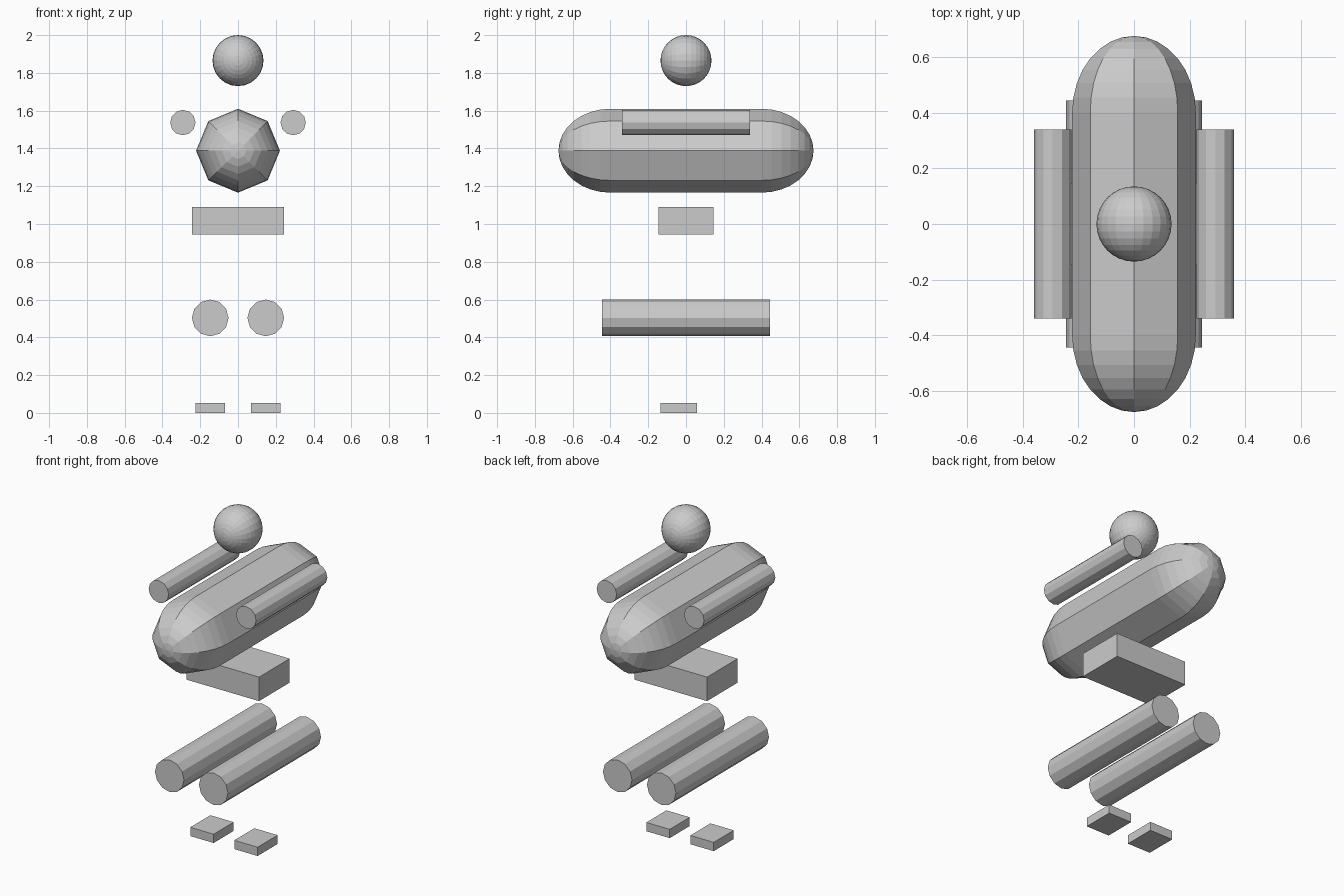
import bpy, bmesh
from math import sin, cos, pi

if "Cube" in bpy.data.objects:
    bpy.data.objects.remove(bpy.data.objects["Cube"])


def finish(name, bm):
    bmesh.ops.recalc_face_normals(bm, faces=bm.faces)
    mesh = bpy.data.meshes.new(name)
    bm.to_mesh(mesh)
    bm.free()
    obj = bpy.data.objects.new(name, mesh)
    bpy.context.collection.objects.link(obj)
    return obj


def lathe(name, profile, sides, location):
    """Revolve (radius, y) points around the y axis and close both ends."""
    bm = bmesh.new()
    rings = [[bm.verts.new((r * cos(2 * pi * i / sides), y, r * sin(2 * pi * i / sides)))
              for i in range(sides)] for r, y in profile]
    for a, b in zip(rings, rings[1:]):
        for i in range(sides):
            j = (i + 1) % sides
            bm.faces.new((a[i], a[j], b[j], b[i]))
    bm.faces.new(rings[0])
    bm.faces.new(rings[-1])
    # collapse pole rings of zero radius
    bmesh.ops.remove_doubles(bm, verts=bm.verts, dist=1e-5)
    obj = finish(name, bm)
    obj.location = location
    return obj


def box(name, lo, hi):
    bm = bmesh.new()
    bmesh.ops.create_cube(bm, size=1)
    for v in bm.verts:
        v.co = [l + (c + 0.5) * (h - l) for c, l, h in zip(v.co, lo, hi)]
    return finish(name, bm)


def rod(name, radius, half, location):
    return lathe(name, [(radius, -half), (radius, half)], 12, location)


# Head: ball with its poles along y
bm = bmesh.new()
bmesh.ops.create_uvsphere(bm, u_segments=24, v_segments=16, radius=0.135)
head = finish("head", bm)
head.rotation_euler.x = pi / 2
head.location.z = 1.865

# Torso: eight-sided capsule lying along y
cap = [(0.222 * cos(k * pi / 16), 0.4 + 0.275 * sin(k * pi / 16)) for k in range(8)]
cap.append((0.0, 0.675))
lathe("torso", [(r, -y) for r, y in reversed(cap)] + cap, 8, (0, 0, 1.388))

# Hips
box("hips", (-0.243, -0.146, 0.945), (0.243, 0.146, 1.09))

# Arms, legs and feet, mirrored left and right
for side, s in (("left", -1), ("right", 1)):
    rod(side + "_arm", 0.067, 0.34, (s * 0.292, 0, 1.537))
    rod(side + "_leg", 0.097, 0.444, (s * 0.147, 0, 0.503))
    cx = s * 0.147
    box(side + "_foot", (cx - 0.078, -0.134, 0), (cx + 0.078, 0.057, 0.053))
